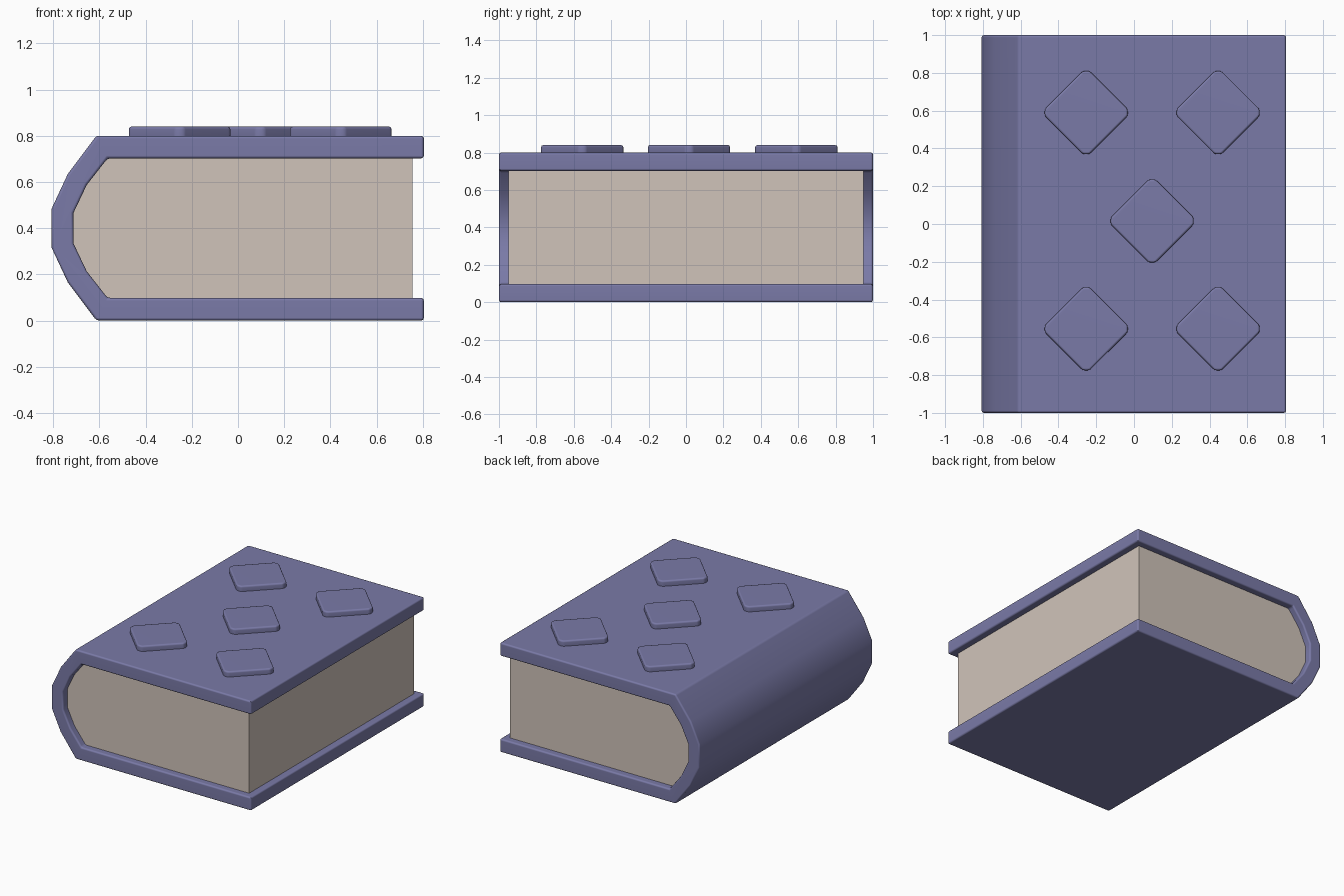
import bpy, math
from mathutils import Vector

if "Cube" in bpy.data.objects:
    bpy.data.objects.remove(bpy.data.objects["Cube"])


def material(name, rgb):
    m = bpy.data.materials.new(name)
    m.diffuse_color = (*rgb, 1)
    m.use_nodes = True
    m.node_tree.nodes["Principled BSDF"].inputs["Base Color"].default_value = m.diffuse_color
    return m


cover_blue = material("dusty blue cover", (0.195, 0.195, 0.39))
page_cream = material("cream paper", (0.63, 0.55, 0.49))


def prism(name, outline, extrude, mat, bevel):
    """Closed outline swept along a vector, with softened sharp edges."""
    n = len(outline)
    pts = [Vector(p) for p in outline]
    verts = pts + [p + Vector(extrude) for p in pts]
    faces = [list(range(n))[::-1], list(range(n, 2 * n))]
    faces += [[i, (i + 1) % n, (i + 1) % n + n, i + n] for i in range(n)]
    mesh = bpy.data.meshes.new(name)
    mesh.from_pydata(verts, [], faces)
    mesh.materials.append(mat)
    ob = bpy.data.objects.new(name, mesh)
    bpy.context.collection.objects.link(ob)
    bpy.ops.object.select_all(action='DESELECT')
    ob.select_set(True)
    bpy.context.view_layer.objects.active = ob
    bpy.ops.object.mode_set(mode='EDIT')
    bpy.ops.mesh.select_all(action='SELECT')
    bpy.ops.mesh.normals_make_consistent(inside=False)
    bpy.ops.object.mode_set(mode='OBJECT')
    if bevel:
        mod = ob.modifiers.new("soft edges", 'BEVEL')
        mod.width = bevel
        mod.segments = 2
        mod.limit_method = 'ANGLE'
        mod.angle_limit = math.radians(40)
        bpy.ops.object.modifier_apply(modifier=mod.name)
    bpy.ops.object.shade_smooth_by_angle(angle=math.radians(46))
    wn = ob.modifiers.new("flat faces", 'WEIGHTED_NORMAL')
    wn.keep_sharp = True
    return ob


def mirrored(half):
    """Lower half of a side profile, repeated above mid height z = 0.4."""
    return half + [(x, 0.8 - z) for x, z in reversed(half)]


def side(profile, y):
    return [(x, y, z) for x, z in profile]


# Cover: two boards joined by a rounded spine
outer = mirrored([(0.805, 0), (-0.613, 0), (-0.737, 0.165), (-0.807, 0.315)])
inner = mirrored([(0.805, 0.098), (-0.565, 0.098), (-0.655, 0.213), (-0.713, 0.335)])
prism("cover", side(outer + inner[::-1], -1), (0, 2, 0), cover_blue, 0.012)

# Page block filling the cover, set in from its edges
pages = mirrored([(0.755, 0.096), (-0.566, 0.096), (-0.657, 0.212), (-0.715, 0.335)])
prism("pages", side(pages, -0.95), (0, 1.9, 0), page_cream, 0)

# Raised diamond studs on the front board
r = 0.22
c = 0.018
for i, (x, y) in enumerate([(-0.253, 0.59), (0.445, 0.59), (0.096, 0.016),
                            (-0.253, -0.555), (0.445, -0.555)]):
    corners = [(r, -c), (r, c), (c, r), (-c, r), (-r, c), (-r, -c), (-c, -r), (c, -r)]
    prism(f"diamond_stud_{i + 1}", [(x + a, y + b, 0.78) for a, b in corners],
          (0, 0, 0.06), cover_blue, 0.012)
